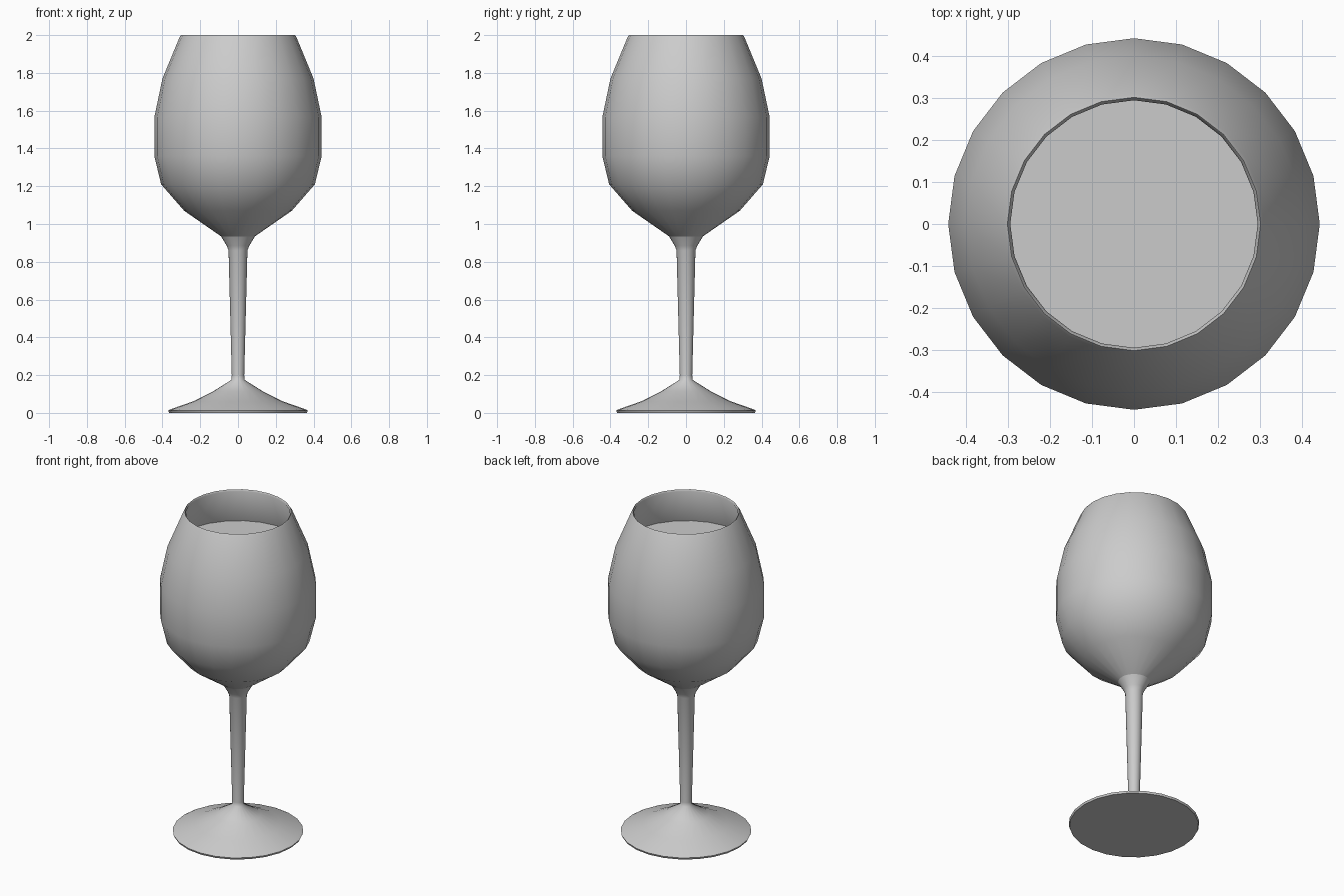
import bpy, math

SIDES = 24

if "Cube" in bpy.data.objects:
    bpy.data.objects.remove(bpy.data.objects["Cube"], do_unlink=True)

glass = bpy.data.materials.new("grey_glass")
glass.use_nodes = True
colour = (0.6, 0.6, 0.6, 1)
glass.diffuse_color = colour
glass.node_tree.nodes["Principled BSDF"].inputs["Base Color"].default_value = colour


def lathe(name, profile, cap_start=False, cap_end=False, angle=40):
    """Revolve a (radius, height) profile around z; points run along the outside upward."""
    verts, faces = [], []
    for r, z in profile:
        for i in range(SIDES):
            a = math.tau * i / SIDES
            verts.append((r * math.cos(a), r * math.sin(a), z))
    for k in range(len(profile) - 1):
        for i in range(SIDES):
            j = (i + 1) % SIDES
            low, high = k * SIDES, (k + 1) * SIDES
            faces.append((low + i, low + j, high + j, high + i))
    if cap_start:
        faces.append(tuple(reversed(range(SIDES))))
    if cap_end:
        top = (len(profile) - 1) * SIDES
        faces.append(tuple(range(top, top + SIDES)))
    mesh = bpy.data.meshes.new(name)
    mesh.from_pydata(verts, [], faces)
    mesh.materials.append(glass)
    obj = bpy.data.objects.new(name, mesh)
    bpy.context.collection.objects.link(obj)
    bpy.ops.object.select_all(action="DESELECT")
    obj.select_set(True)
    bpy.context.view_layer.objects.active = obj
    bpy.ops.object.shade_smooth_by_angle(angle=math.radians(angle))
    return obj


# Foot flaring into the slim stem
lathe("foot_and_stem", [
    (0.365, 0), (0.37, 0.012), (0.355, 0.02), (0.24, 0.06), (0.13, 0.115),
    (0.035, 0.175), (0.033, 0.2), (0.05, 0.86), (0.06, 0.885), (0.09, 0.935)],
    cap_start=True, angle=60)

# Bowl: outer wall, rounded rim, then the same curve back down inside
wall = [(0.09, 0.935), (0.285, 1.07), (0.407, 1.21), (0.443, 1.36),
        (0.443, 1.565), (0.40, 1.77), (0.309, 1.99)]
THICK = 0.014
inner = [(r - THICK, z + (0.02 if z < 1.1 else 0)) for r, z in wall]
lathe("bowl", wall + [(0.302, 2.0)] + inner[::-1] + [(0.002, 0.95)], angle=60)

# Drink filling the bowl up to its shoulder
drink = [(r - 0.002, z + 0.004) for r, z in inner[:-2]] + [(inner[-2][0] - 0.001, 1.765)]
lathe("drink", drink, cap_start=True, cap_end=True)
